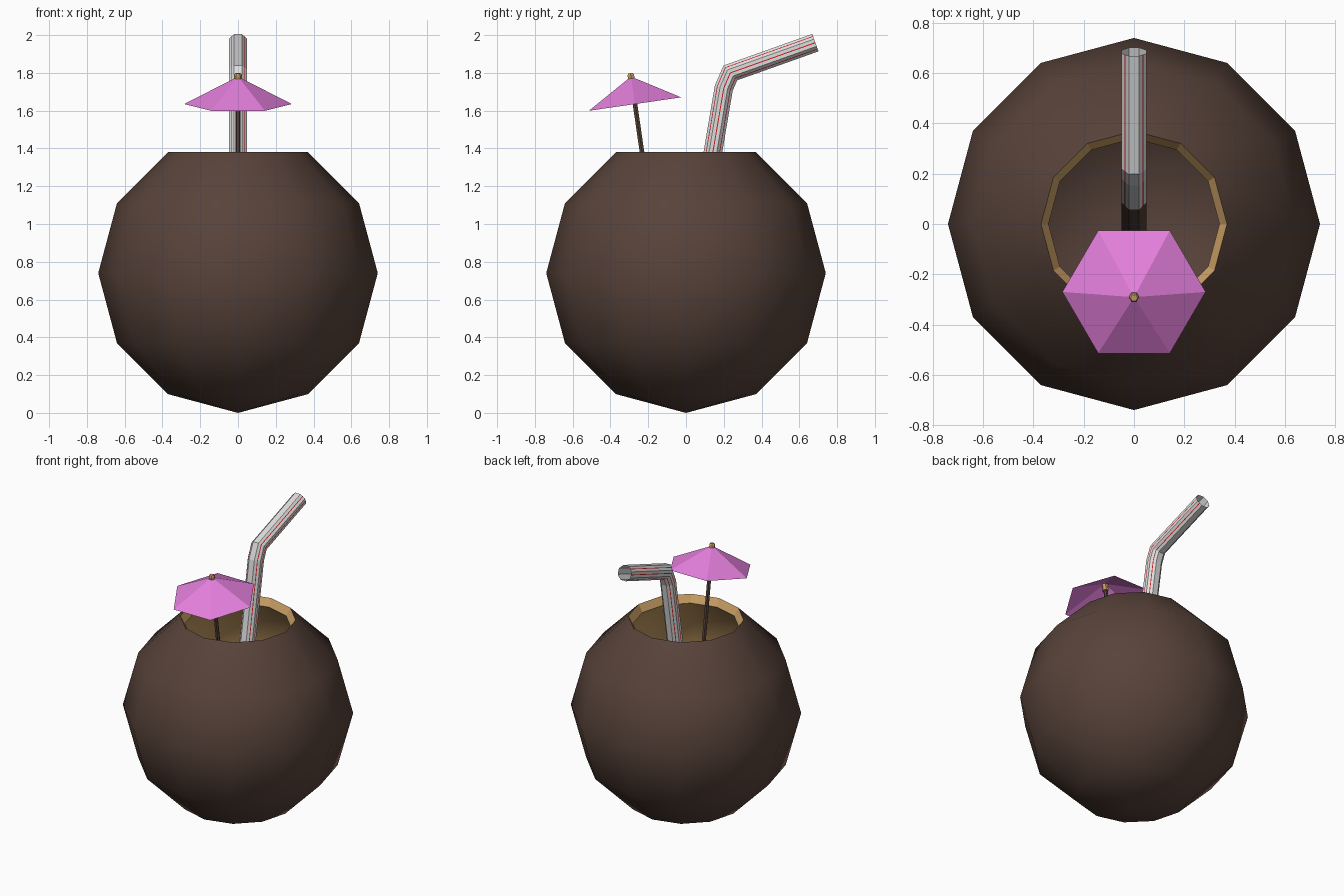
import bpy, bmesh, math
from mathutils import Vector

if "Cube" in bpy.data.objects:
    bpy.data.objects.remove(bpy.data.objects["Cube"])


def material(name, rgb):
    m = bpy.data.materials.new(name)
    lin = [((c / 255 + 0.055) / 1.055) ** 2.4 for c in rgb]
    m.diffuse_color = (*lin, 1)
    m.use_nodes = True
    m.node_tree.nodes["Principled BSDF"].inputs["Base Color"].default_value = m.diffuse_color
    return m


BROWN = material("husk brown", (88, 67, 58))
TAN = material("flesh tan", (204, 161, 102))
PINK = material("paper pink", (228, 127, 220))
WHITE = material("straw white", (222, 222, 222))
RED = material("stripe red", (205, 25, 25))


def finish(name, bm, mats, normals=True):
    if normals:
        bmesh.ops.recalc_face_normals(bm, faces=bm.faces)
    me = bpy.data.meshes.new(name)
    bm.to_mesh(me)
    bm.free()
    for m in mats:
        me.materials.append(m)
    ob = bpy.data.objects.new(name, me)
    bpy.context.collection.objects.link(ob)
    return ob


def loft(bm, rings, closed=True, mat=lambda i: 0):
    """Bridge a list of point rings with quads."""
    vs = [[bm.verts.new(p) for p in ring] for ring in rings]
    n = len(vs[0])
    for i in range(len(vs) - 1):
        for j in range(n if closed else n - 1):
            k = (j + 1) % n
            f = bm.faces.new((vs[i][j], vs[i][k], vs[i + 1][k], vs[i + 1][j]))
            f.material_index = mat(i)
    return vs


# Coconut: lathed outer shell, rim and inner shell with 12 sides
R, INNER, SIDES = 0.74, 0.68, 12
arc = [math.radians(30 * i) for i in range(6)]
profile = [(R * math.sin(a), R - R * math.cos(a)) for a in arc]
profile += [(INNER * math.sin(a), R - INNER * math.cos(a)) for a in reversed(arc)]
bm = bmesh.new()
rings = [[(r * math.cos(t), r * math.sin(t), z)
          for t in (2 * math.pi * j / SIDES for j in range(SIDES))]
         for r, z in profile]
loft(bm, rings, mat=lambda i: 1 if 5 <= i <= 7 else 0)
bmesh.ops.remove_doubles(bm, verts=bm.verts, dist=1e-4)
coconut = finish("coconut_shell", bm, [BROWN, TAN])
bpy.context.view_layer.objects.active = coconut
coconut.select_set(True)
bpy.ops.object.shade_smooth_by_angle(angle=math.radians(40))
for p in coconut.data.polygons:  # rim stays faceted
    radius, height = p.center.xy.length, p.center.z
    if height > 1.33 and radius < 0.37:
        p.use_smooth = False

# Straw: octagonal open tube swept along a bent path in the yz plane
path = [Vector(p) for p in ((0, -0.05, 0.25), (0, 0.105, 1.16), (0, 0.20, 1.72),
                            (0, 0.235, 1.80), (0, 0.685, 1.96))]
X = Vector((1, 0, 0))


def frames(pts):
    """Mitred side vector at each path point."""
    dirs = [(b - a).normalized() for a, b in zip(pts, pts[1:])]
    out = []
    for i in range(len(pts)):
        a, b = dirs[max(i - 1, 0)], dirs[min(i, len(dirs) - 1)]
        t = (a + b).normalized()
        out.append(X.cross(t) / max(t.dot(a), 0.8))
    return out


sides = frames(path)


def section(i, polar):
    return [path[i] + X * (r * math.cos(a)) + sides[i] * (r * math.sin(a)) for r, a in polar]


tube = [(0.053, math.radians(22.5 + 45 * k)) for k in range(8)]
bm = bmesh.new()
loft(bm, [section(i, tube) for i in range(5)], mat=lambda i: 1 if i == 0 else 0)
finish("straw", bm, [WHITE, BROWN])

# Straw stripes: thin strips along the middle of the side faces
apothem = 0.053 * math.cos(math.radians(22.5)) + 0.001
bm = bmesh.new()
for k in (0, 1, 3, 4, 5, 7):
    mid = math.radians(45 * k)
    strip = [(apothem, mid - 0.05), (apothem, mid + 0.05)]
    loft(bm, [section(i, strip) for i in range(1, 5)], closed=False)
finish("straw_stripes", bm, [RED], normals=False)

# Umbrella: tilted hexagonal parts sharing one axis
axis = Vector((0, -0.144, 0.99)).normalized()
centre = Vector((0, -0.27, 1.635))
side = axis.cross(X)


def hex_ring(r, d):
    return [centre + axis * d + X * (r * math.cos(a)) + side * (r * math.sin(a))
            for a in (math.pi / 3 * k for k in range(6))]


def hex_part(name, mat, *prof, caps=True):
    bm = bmesh.new()
    vs = loft(bm, [hex_ring(r, d) for r, d in prof])
    if caps:
        bm.faces.new(vs[0])
        bm.faces.new(vs[-1])
    bmesh.ops.remove_doubles(bm, verts=bm.verts, dist=1e-5)
    return finish(name, bm, [mat])


hex_part("umbrella_canopy", PINK, (0.285, 0), (0, 0.147), caps=False)
hex_part("umbrella_stick", BROWN, (0.014, -1.05), (0.014, 0.12))
hex_part("umbrella_knob", TAN, (0.02, 0.09), (0.02, 0.155), (0.014, 0.165))
